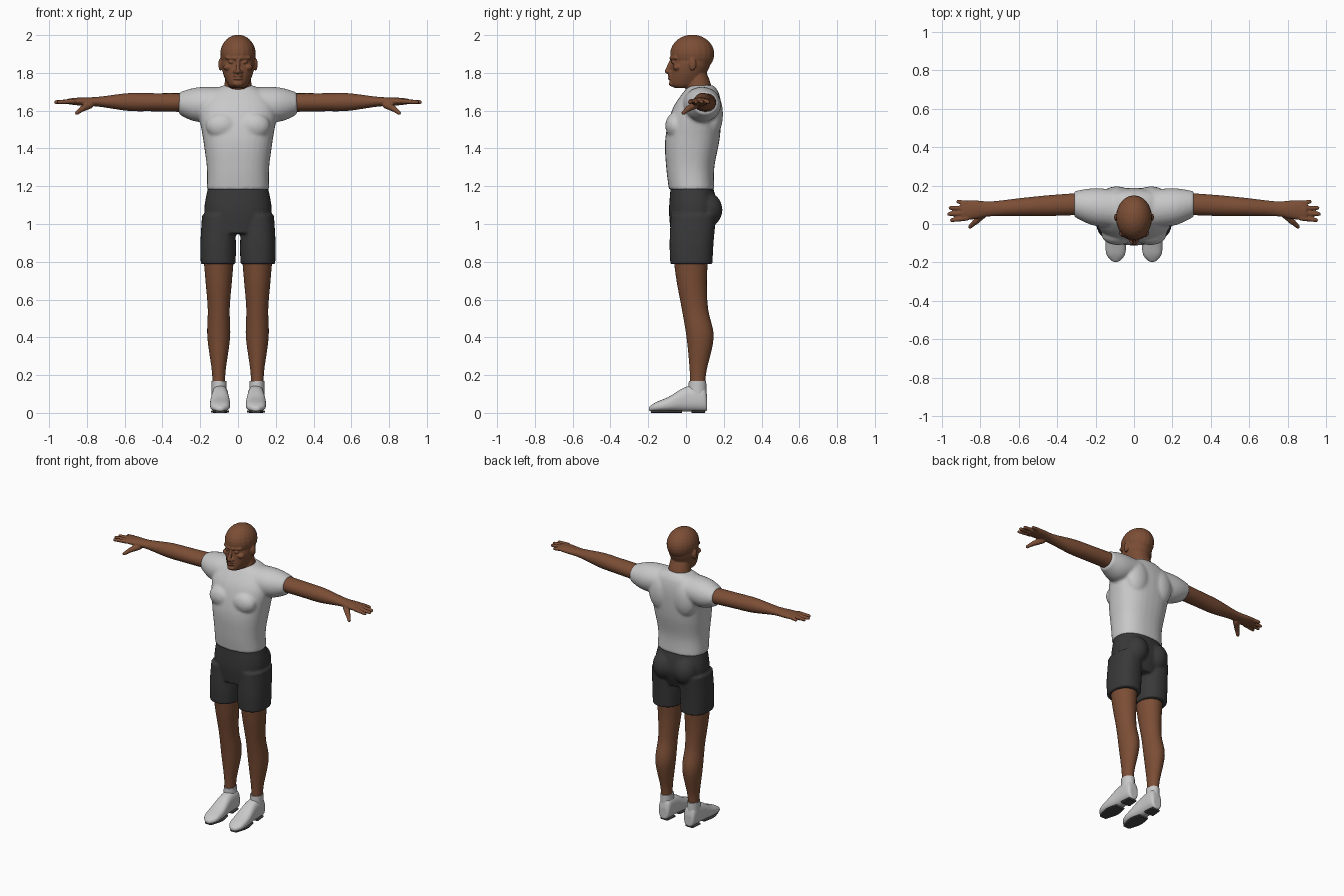
import bpy, bmesh, math
from mathutils import Vector, Matrix

if "Cube" in bpy.data.objects:
    bpy.data.objects.remove(bpy.data.objects["Cube"])


def material(name, color):
    mat = bpy.data.materials.new(name)
    mat.use_nodes = True
    mat.diffuse_color = (*color, 1)
    mat.node_tree.nodes["Principled BSDF"].inputs["Base Color"].default_value = (*color, 1)
    return mat


skin = material("brown skin", (.2, .076, .036))
white = material("white cloth", (.58, .58, .58))
charcoal = material("charcoal cloth", (.04, .04, .04))
rubber = material("dark rubber", (.06, .06, .06))


def spline(before, start, end, after, t):
    """Smooth value from start to end, guided by both neighbours."""
    slope_in = (end - before) / 2
    slope_out = (after - start) / 2
    rise = end - start
    return start + t * (slope_in + t * (3 * rise - 2 * slope_in - slope_out
                                        + t * (slope_in + slope_out - 2 * rise)))


def superellipse(angle, low, high, power):
    wave = math.copysign(abs(angle) ** (2 / power), angle)
    return (low + high) / 2 + (high - low) / 2 * wave


def loft(bm, axis, rings, side=1, power=2, steps=6, segments=32):
    """Skin rings given as (position, u low, u high, v low, v high) along an axis."""
    padded = [rings[0], *rings, rings[-1]]
    sections = []
    for i in range(len(rings) - 1):
        for step in range(steps):
            sections.append([spline(*values, step / steps) for values in zip(*padded[i:i + 4])])
    sections.append(rings[-1])
    loops = []
    for position, u_low, u_high, v_low, v_high in sections:
        loop = []
        for s in range(segments):
            angle = math.tau * s / segments
            u = superellipse(math.cos(angle), u_low, u_high, power)
            v = superellipse(math.sin(angle), v_low, v_high, power)
            x, y, z = {"x": (position, u, v), "y": (u, position, v), "z": (u, v, position)}[axis]
            loop.append(bm.verts.new((x * side, y, z)))
        loops.append(loop)
    for lower, upper in zip(loops, loops[1:]):
        for s in range(segments):
            t = (s + 1) % segments
            bm.faces.new((lower[s], lower[t], upper[t], upper[s]))
    bm.faces.new(loops[0])
    bm.faces.new(loops[-1])


def column(bm, levels, middle=0, side=1, power=2):
    """Upright form from levels of (height, half width, front, back)."""
    rings = [(z, middle - half, middle + half, front, back) for z, half, front, back in levels]
    loft(bm, "z", rings, side, power)


def blob(bm, centre, radii):
    matrix = Matrix.Translation(centre) @ Matrix.Diagonal((*radii, 1))
    bmesh.ops.create_uvsphere(bm, u_segments=20, v_segments=14, radius=1, matrix=matrix)


def rod(bm, start, end, start_radius, end_radius):
    """Tapered rod with round ends."""
    start, end = Vector(start), Vector(end)
    span = end - start
    turn = span.to_track_quat("Z", "Y").to_matrix().to_4x4()
    bmesh.ops.create_cone(bm, cap_ends=True, segments=16, radius1=start_radius,
                          radius2=end_radius, depth=span.length,
                          matrix=Matrix.Translation((start + end) / 2) @ turn)
    blob(bm, start, [start_radius] * 3)
    blob(bm, end, [end_radius] * 3)


def finish(bm, name, mat, voxel=None, relax=3):
    """Make the object; a voxel size fuses overlapping pieces into one skin."""
    bmesh.ops.recalc_face_normals(bm, faces=bm.faces)
    for face in bm.faces:
        face.smooth = len(face.verts) <= 4
    mesh = bpy.data.meshes.new(name)
    bm.to_mesh(mesh)
    bm.free()
    mesh.materials.append(mat)
    obj = bpy.data.objects.new(name, mesh)
    bpy.context.collection.objects.link(obj)
    if voxel:
        fuse = obj.modifiers.new("fuse", "REMESH")
        fuse.mode = "VOXEL"
        fuse.voxel_size = voxel
        fuse.use_smooth_shade = True
        soften = obj.modifiers.new("soften", "SMOOTH")
        soften.iterations = relax


# Head: cranium, jaw, neck, nose, lips and chin
bm = bmesh.new()
blob(bm, (0, .033, 1.9), (.094, .117, .102))
column(bm, [(1.72, .035, -.06, .04), (1.74, .055, -.083, .08), (1.8, .08, -.08, .11),
            (1.86, .088, -.074, .13), (1.92, .07, -.06, .1)])
column(bm, [(1.66, .085, 0, .145), (1.74, .072, 0, .132), (1.82, .06, .02, .1)])
rod(bm, (0, -.076, 1.868), (0, -.1, 1.808), .009, .013)
for lip in (1.785, 1.77):
    blob(bm, (0, -.083, lip), (.025, .014, .008))
blob(bm, (0, -.077, 1.743), (.026, .014, .015))

# Nostrils, brows, eyelids, cheeks and ears
for s in (1, -1):
    blob(bm, (.015 * s, -.086, 1.804), (.011, .014, .009))
    rod(bm, (.012 * s, -.078, 1.878), (.058 * s, -.056, 1.88), .01, .01)
    blob(bm, (.034 * s, -.066, 1.857), (.017, .012, .009))
    blob(bm, (.052 * s, -.046, 1.83), (.026, .024, .018))
    blob(bm, (.093 * s, .035, 1.845), (.011, .019, .033))
finish(bm, "head", skin, voxel=.0045)

# Shirt: torso, sleeves, chest and shoulder blades
bm = bmesh.new()
column(bm, [(1.18, .165, -.09, .15), (1.3, .165, -.105, .15), (1.45, .185, -.11, .178),
            (1.6, .205, -.075, .188), (1.69, .16, -.02, .175), (1.735, .075, .02, .145)],
       power=2.4)
for s in (1, -1):
    loft(bm, "x", [(0, -.02, .17, 1.58, 1.72), (.2, -.01, .186, 1.54, 1.725),
                   (.313, .038, .17, 1.58, 1.696)], s)
    blob(bm, (.085 * s, -.055, 1.52), (.085, .055, .07))
    blob(bm, (.09 * s, .14, 1.58), (.085, .056, .12))
finish(bm, "shirt", white, voxel=.009, relax=5)

# Shorts: pelvis, seat and two wide legs
bm = bmesh.new()
column(bm, [(.95, .14, -.08, .13), (1.07, .178, -.09, .17), (1.21, .155, -.08, .138)], power=2.3)
for s in (1, -1):
    column(bm, [(.787, .092, -.083, .14), (.9, .094, -.087, .146), (1.05, .085, -.08, .16)],
           middle=.105, side=s, power=2.3)
    blob(bm, (.078 * s, .105, 1.075), (.08, .088, .095))
finish(bm, "shorts", charcoal, voxel=.008)


def build_arm(label, s):
    """Arm and palm follow a straight line that drifts forward; fingers fan out."""
    bm = bmesh.new()
    rings = []
    for x, depth, height in [(.26, .058, .05), (.45, .054, .048), (.58, .048, .047),
                             (.74, .039, .026), (.84, .05, .021), (.9, .048, .015)]:
        y, z = .12 - .055 * x, 1.64 + .01 * x
        rings.append((x, y - depth, y + depth, z - height, z + height))
    loft(bm, "x", rings, s)
    for i, tip in enumerate((.915, .955, .963, .948)):
        rod(bm, (.87 * s, .108 - .026 * i, 1.65), (tip * s, .116 - .032 * i, 1.645), .0135, .0105)
    knuckle = (.825 * s, .012, 1.61)
    rod(bm, (.785 * s, .05, 1.63), knuckle, .02, .016)
    rod(bm, knuckle, (.853 * s, -.014, 1.588), .0145, .011)
    finish(bm, label + "_arm", skin, voxel=.005)


def build_leg(label, s):
    """Calf bulges back, thigh leans forward into the shorts."""
    bm = bmesh.new()
    column(bm, [(.12, .034, .02, .1), (.22, .036, .02, .108), (.4, .06, .003, .146),
                (.55, .058, -.022, .117), (.7, .07, -.05, .11), (.85, .083, -.07, .12)],
           middle=.102, side=s)
    finish(bm, label + "_leg", skin)

    bm = bmesh.new()
    column(bm, [(.1, .039, .012, .108), (.17, .039, .015, .107)], middle=.1, side=s)
    finish(bm, label + "_sock", white)


def build_shoe(label, s):
    """Upper tapers from ankle to toe above a separate front sole and heel."""
    middle = .095

    def along(bm, profile, bottom, power):
        rings = [(y, middle - half, middle + half, bottom, top) for y, half, top in profile]
        loft(bm, "y", rings, s, power)

    bm = bmesh.new()
    along(bm, [(.112, .03, .09), (.09, .042, .145), (0, .046, .138), (-.09, .054, .086),
               (-.16, .048, .056), (-.197, .016, .032)], .008, 2.5)
    finish(bm, label + "_shoe", white, voxel=.006)

    bm = bmesh.new()
    thickness = .014
    along(bm, [(y, half, thickness) for y, half in ((-.02, .035), (-.1, .048), (-.185, .025))], 0, 4)
    along(bm, [(y, half, thickness) for y, half in ((.1, .03), (.03, .037))], 0, 4)
    finish(bm, label + "_sole", rubber)


for side_name, sign in (("left", 1), ("right", -1)):
    build_arm(side_name, sign)
    build_leg(side_name, sign)
    build_shoe(side_name, sign)
